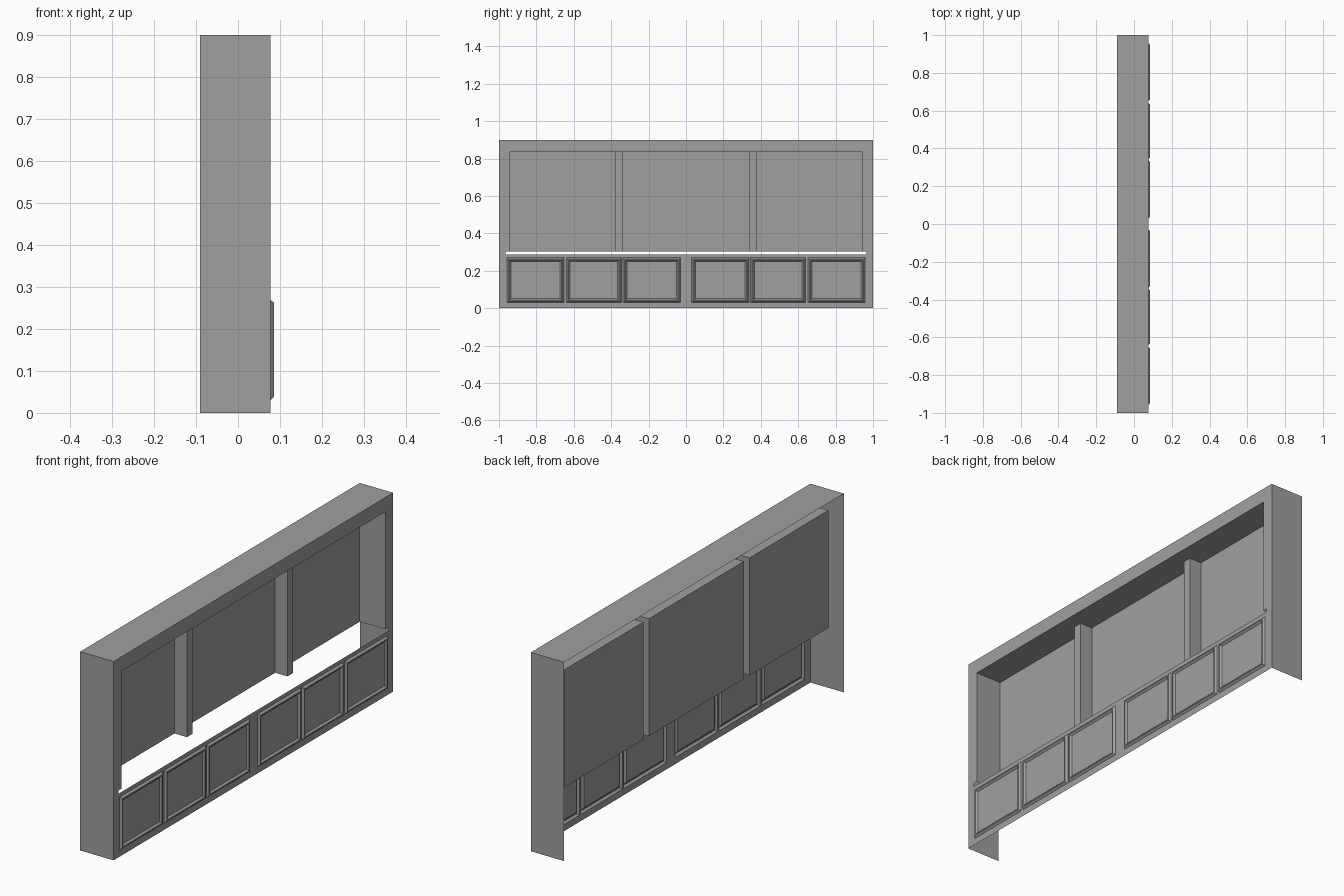
import bpy
import bmesh

cube = bpy.data.objects.get("Cube")
if cube:
    bpy.data.objects.remove(cube, do_unlink=True)

grey = bpy.data.materials.new("plain grey")
grey.use_nodes = True
COLOUR = (0.35, 0.35, 0.35, 1)
grey.diffuse_color = COLOUR
grey.node_tree.nodes["Principled BSDF"].inputs["Base Color"].default_value = COLOUR

# Main dimensions
BACK, FACE, PROUD = -0.09, 0.077, 0.086
HALF, HEIGHT = 1.0, 0.9
OPEN_Y, OPEN_BOTTOM, OPEN_TOP = 0.945, 0.303, 0.835
SLOT_Y, SLOT_BOTTOM = 0.965, 0.288
PANEL_X, POST_X = -0.052, 0.01
POST_IN, POST_OUT = 0.34, 0.38
DOOR_BOTTOM, DOOR_TOP = 0.03, 0.27
RIGHT_DOORS = [(0.03, 0.337), (0.345, 0.64), (0.652, 0.957)]
DOORS = [(-b, -a) for a, b in reversed(RIGHT_DOORS)] + RIGHT_DOORS


def make_object(name, bm):
    bmesh.ops.remove_doubles(bm, verts=bm.verts, dist=1e-5)
    mesh = bpy.data.meshes.new(name)
    bm.to_mesh(mesh)
    bm.free()
    mesh.materials.append(grey)
    obj = bpy.data.objects.new(name, mesh)
    bpy.context.collection.objects.link(obj)


def face(bm, points):
    return bm.faces.new([bm.verts.new(p) for p in points])


def rectangle(x, y0, y1, z0, z1):
    return [(x, y0, z0), (x, y1, z0), (x, y1, z1), (x, y0, z1)]


# Outer shell: two ends and the top, open at the back and bottom
bm = bmesh.new()
face(bm, [(BACK, -HALF, 0), (FACE, -HALF, 0), (FACE, -HALF, HEIGHT), (BACK, -HALF, HEIGHT)])
face(bm, [(FACE, HALF, 0), (BACK, HALF, 0), (BACK, HALF, HEIGHT), (FACE, HALF, HEIGHT)])
face(bm, [(BACK, -HALF, HEIGHT), (FACE, -HALF, HEIGHT), (FACE, HALF, HEIGHT), (BACK, HALF, HEIGHT)])
make_object("outer_shell", bm)


# Face wall: a sheet with the display opening, the slot and the door holes left out
def is_hole(y, z):
    if OPEN_BOTTOM < z < OPEN_TOP and abs(y) < OPEN_Y:
        return True
    if SLOT_BOTTOM < z < OPEN_BOTTOM and abs(y) < SLOT_Y:
        return True
    return DOOR_BOTTOM < z < DOOR_TOP and any(a < y < b for a, b in DOORS)


ys = sorted({-HALF, HALF, -OPEN_Y, OPEN_Y, -SLOT_Y, SLOT_Y} | {y for d in DOORS for y in d})
zs = [0, DOOR_BOTTOM, DOOR_TOP, SLOT_BOTTOM, OPEN_BOTTOM, OPEN_TOP, HEIGHT]
bm = bmesh.new()
for y0, y1 in zip(ys, ys[1:]):
    for z0, z1 in zip(zs, zs[1:]):
        if not is_hole((y0 + y1) / 2, (z0 + z1) / 2):
            face(bm, rectangle(FACE, y0, y1, z0, z1))
bmesh.ops.remove_doubles(bm, verts=bm.verts, dist=1e-5)
bmesh.ops.dissolve_limit(bm, angle_limit=0.01, verts=bm.verts, edges=bm.edges)
make_object("face_wall", bm)

# Raised door frames, each with a sunken centre
for number, (y0, y1) in enumerate(DOORS, 1):
    bm = bmesh.new()
    rings = []
    for inset, x in ((0, FACE), (0.008, PROUD), (0.013, PROUD), (0.021, FACE + 0.001)):
        loop = rectangle(x, y0 + inset, y1 - inset, DOOR_BOTTOM + inset, DOOR_TOP - inset)
        rings.append([bm.verts.new(p) for p in loop])
    for outer, inner in zip(rings, rings[1:]):
        for i in range(4):
            j = (i + 1) % 4
            bm.faces.new([outer[i], outer[j], inner[j], inner[i]])
    bm.faces.new(rings[-1])
    make_object(f"door_panel_{number}", bm)

# Display recess: a stepped plan with two posts, swept up and closed by a ceiling
half_plan = [(PANEL_X, POST_IN), (POST_X, POST_IN), (POST_X, POST_OUT),
             (PANEL_X, POST_OUT), (PANEL_X, OPEN_Y), (FACE, OPEN_Y)]
plan = [(x, -y) for x, y in reversed(half_plan)] + half_plan
bm = bmesh.new()
for (xa, ya), (xb, yb) in zip(plan, plan[1:]):
    face(bm, [(xa, ya, OPEN_BOTTOM), (xb, yb, OPEN_BOTTOM), (xb, yb, OPEN_TOP), (xa, ya, OPEN_TOP)])
face(bm, [(x, y, OPEN_TOP) for x, y in plan])
make_object("display_recess", bm)
